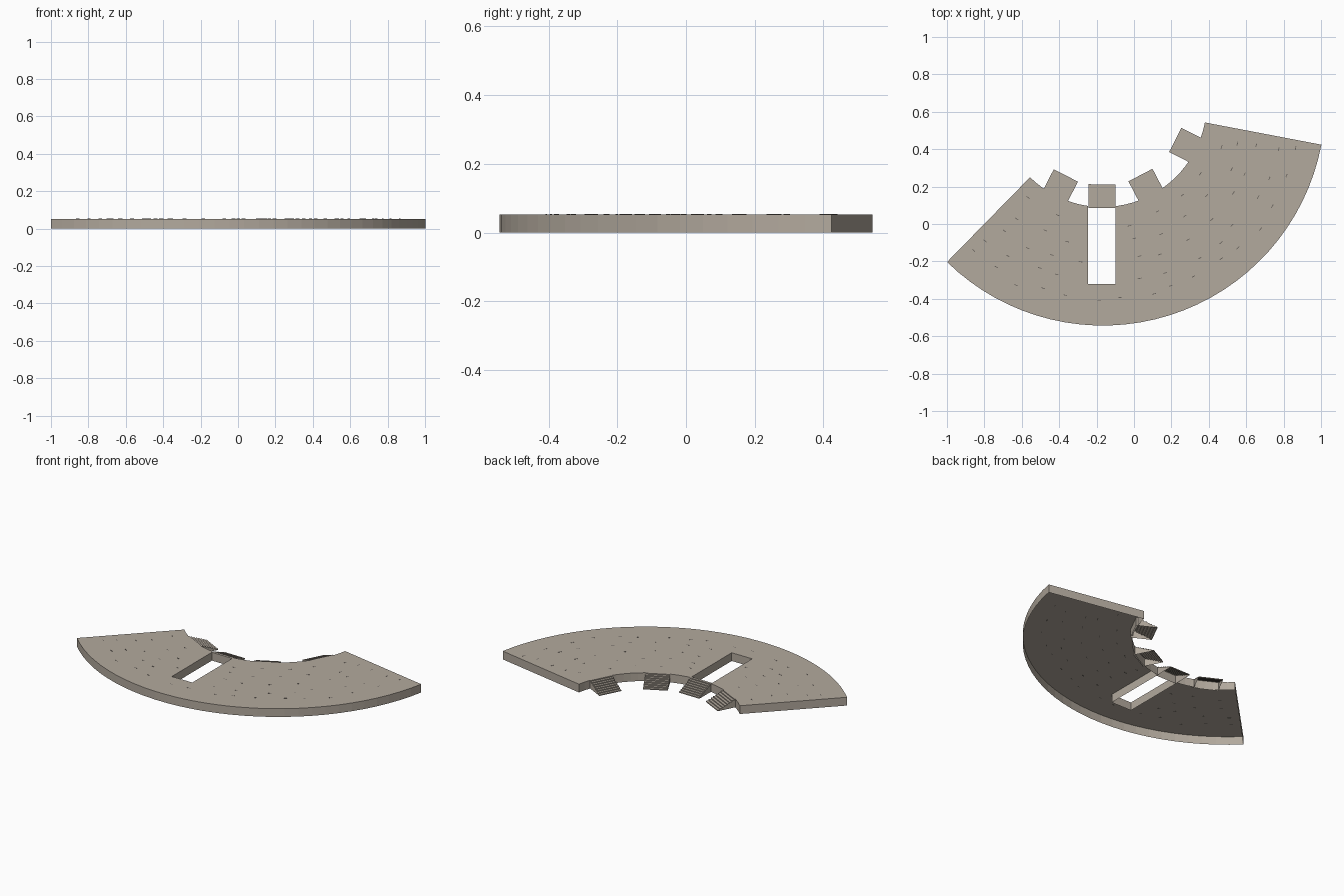
import bpy, bmesh, math, random
from mathutils import Matrix, Vector

if "Cube" in bpy.data.objects:
    bpy.data.objects.remove(bpy.data.objects["Cube"])

CENTRE = Vector((-0.167, 0.647, 0))
OUTER, INNER, HEIGHT = 1.19, 0.556, 0.053
START, END = math.radians(-134.4), math.radians(-10.8)
HOLE_LEFT, HOLE_RIGHT, HOLE_FRONT = -0.245, -0.1, -0.32
STAIR_WIDTH, STAIR_TIP, STEPS = 0.145, 0.435, 8


def material(name, colour):
    mat = bpy.data.materials.new(name)
    mat.use_nodes = True
    mat.diffuse_color = (*colour, 1)
    mat.node_tree.nodes["Principled BSDF"].inputs["Base Color"].default_value = (*colour, 1)
    return mat


def make_object(name, bm, mat):
    mesh = bpy.data.meshes.new(name)
    bm.to_mesh(mesh)
    bm.free()
    mesh.materials.append(mat)
    obj = bpy.data.objects.new(name, mesh)
    bpy.context.collection.objects.link(obj)
    return obj


def polar(radius, angle, z=0.0):
    return CENTRE + Vector((radius * math.cos(angle), radius * math.sin(angle), z))


def arc(radius, count):
    return [polar(radius, START + (END - START) * i / count) for i in range(count + 1)]


def inner_edge_y(x):
    return CENTRE.y - math.sqrt(INNER ** 2 - (x - CENTRE.x) ** 2)


stone = material("warm grey stone", (0.45, 0.40, 0.34))
dark = material("dark grey slot", (0.14, 0.125, 0.11))

# Curved platform: a hollow shell, open below, with a long slot from its inner edge
inner = arc(INNER, 28)
outline = arc(OUTER, 32)
outline += [p for p in reversed(inner) if p.x > HOLE_RIGHT + 0.005]
outline += [Vector((HOLE_RIGHT, inner_edge_y(HOLE_RIGHT), 0)),
            Vector((HOLE_RIGHT, HOLE_FRONT, 0)),
            Vector((HOLE_LEFT, HOLE_FRONT, 0)),
            Vector((HOLE_LEFT, inner_edge_y(HOLE_LEFT), 0))]
outline += [p for p in reversed(inner) if p.x < HOLE_LEFT - 0.005]

bm = bmesh.new()
low = [bm.verts.new(p) for p in outline]
high = [bm.verts.new(p + Vector((0, 0, HEIGHT))) for p in outline]
top = bm.faces.new(high)
for i in range(len(low)):
    j = (i + 1) % len(low)
    bm.faces.new((low[i], low[j], high[j], high[i]))
bmesh.ops.triangulate(bm, faces=[top])
make_object("platform", bm, stone)


# Stairs: treads and risers with stepped sides, open below, descending inwards
def add_stair(name, degrees):
    bm = bmesh.new()
    half = STAIR_WIDTH / 2
    run = (INNER + 0.006 - STAIR_TIP) / STEPS
    rise = HEIGHT / STEPS

    def quad(*points):
        bm.faces.new([bm.verts.new(p) for p in points])

    for i in range(STEPS):
        a, b = STAIR_TIP + i * run, STAIR_TIP + (i + 1) * run
        below, z = i * rise, (i + 1) * rise
        quad((a, half, below), (a, -half, below), (a, -half, z), (a, half, z))
        quad((a, -half, z), (b, -half, z), (b, half, z), (a, half, z))
        quad((a, -half, 0), (b, -half, 0), (b, -half, z), (a, -half, z))
        quad((b, half, 0), (a, half, 0), (a, half, z), (b, half, z))
    quad((b, -half, 0), (b, half, 0), (b, half, z), (b, -half, z))
    bmesh.ops.remove_doubles(bm, verts=bm.verts, dist=0.0001)
    turn = Matrix.Translation(CENTRE) @ Matrix.Rotation(math.radians(degrees), 4, "Z")
    bmesh.ops.transform(bm, matrix=turn, verts=bm.verts)
    make_object(name, bm, stone)


for number, degrees in enumerate((-117, -90.5, -62.4, -27), 1):
    add_stair(f"stair_{number}", degrees)

# Small slots scattered in rings over the platform top
random.seed(4)
bm = bmesh.new()
for ring in range(5):
    radius = 0.66 + ring * 0.1
    count = 8 + ring * 2
    for i in range(count):
        angle = START + (END - START) * (i + 0.5 + random.uniform(-0.2, 0.2)) / count
        spot = polar(radius + random.uniform(-0.02, 0.02), angle, HEIGHT)
        if HOLE_LEFT - 0.03 < spot.x < HOLE_RIGHT + 0.03 and spot.y > HOLE_FRONT - 0.02:
            continue
        place = (Matrix.Translation(spot) @ Matrix.Rotation(angle, 4, "Z")
                 @ Matrix.Diagonal((0.004, 0.02, 0.001, 1)))
        bmesh.ops.create_cube(bm, size=1, matrix=place)
make_object("floor_slots", bm, dark)
